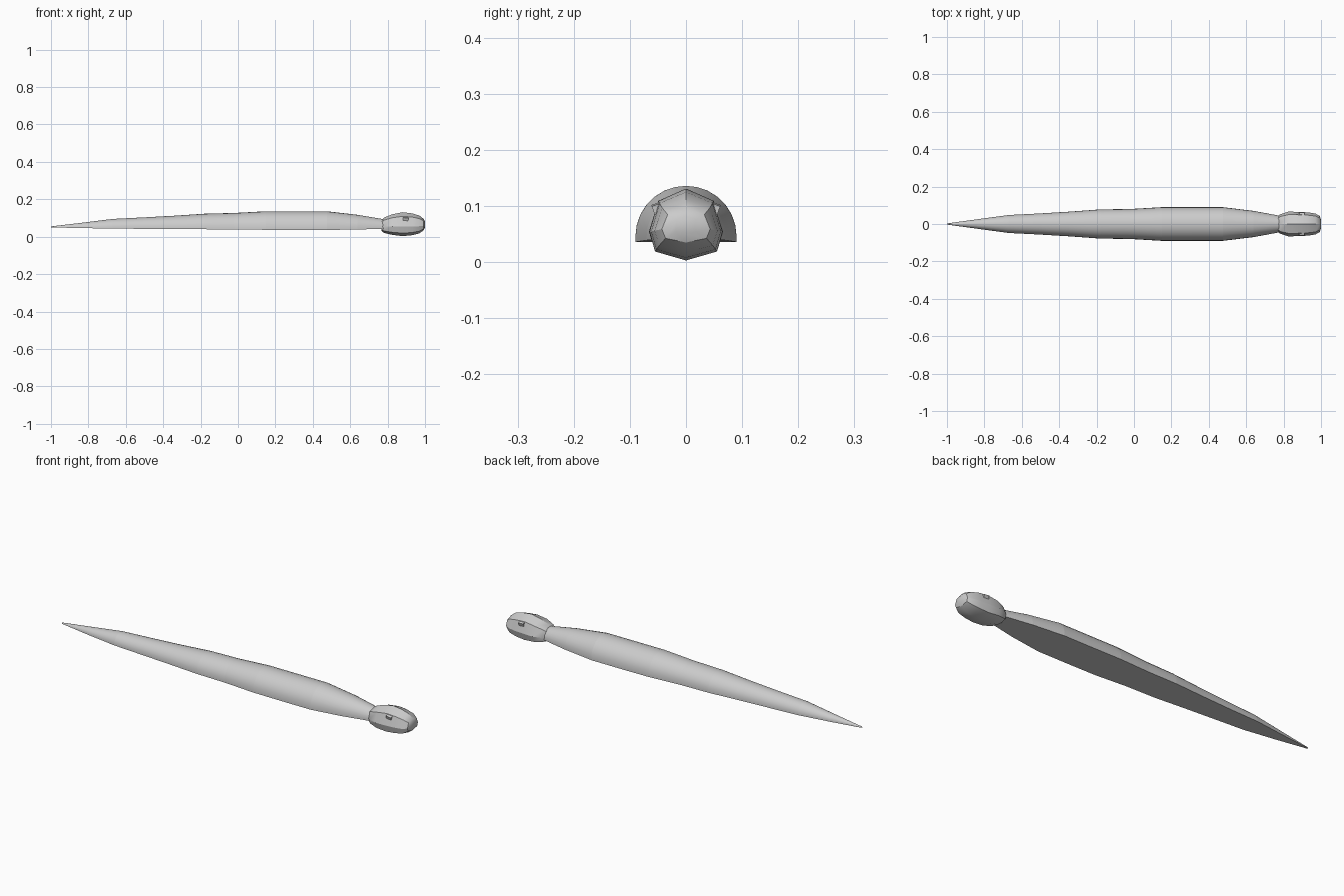
import bpy, bmesh, math

if "Cube" in bpy.data.objects:
    bpy.data.objects.remove(bpy.data.objects["Cube"])

def loft(name, rings, angle=35, caps=True):
    """Skin a row of closed rings into one mesh object."""
    bm = bmesh.new()
    rows = [[bm.verts.new(p) for p in r] for r in rings]
    n = len(rows[0])
    for a, b in zip(rows, rows[1:]):
        for i in range(n):
            j = (i + 1) % n
            bm.faces.new((a[i], a[j], b[j], b[i]))
    if caps:
        bm.faces.new(rows[0])
        bm.faces.new(rows[-1])
    bmesh.ops.recalc_face_normals(bm, faces=bm.faces)
    me = bpy.data.meshes.new(name)
    bm.to_mesh(me)
    bm.free()
    ob = bpy.data.objects.new(name, me)
    bpy.context.collection.objects.link(ob)
    bpy.context.view_layer.objects.active = ob
    ob.select_set(True)
    bpy.ops.object.shade_smooth_by_angle(angle=math.radians(angle))
    ob.select_set(False)
    return ob

# Body: half-round plates with a flat belly (x, half width, top z, belly z)
stations = [(-1.0, .003, .055, .050), (-.84, .025, .074, .046), (-.67, .048, .095, .044),
            (-.51, .056, .103, .042), (-.345, .066, .112, .041), (-.18, .078, .123, .040),
            (-.02, .080, .127, .039), (.15, .090, .136, .037), (.31, .090, .136, .036),
            (.475, .090, .136, .036), (.64, .070, .117, .039), (.79, .042, .092, .042)]

def half_ring(x, w, top, low, n=14):
    side = low + 0.1 * (top - low)
    arc = [(x, w * math.cos(math.pi * i / n), side + (top - side) * math.sin(math.pi * i / n))
           for i in range(n + 1)]
    return [(x, w, low)] + arc + [(x, -w, low)]

for k, (a, b) in enumerate(zip(stations, stations[1:])):
    loft(f"body_segment_{k + 1}", [half_ring(*a), half_ring(*b)], caps=k in (0, len(stations) - 2))

# Head: faceted eight-sided loft (x, half width, top z, bottom z)
section = [(0, 1), (.76, .66), (1, -.2), (.85, -.75), (0, -1), (-.85, -.75), (-1, -.2), (-.76, .66)]
head_rows = [(.768, .040, .090, .030), (.782, .052, .103, .020), (.825, .066, .120, .010),
             (.88, .065, .131, .003), (.93, .062, .125, .008), (.97, .056, .113, .018),
             (.993, .043, .095, .035), (1.0, .022, .082, .050)]
loft("head", [[(x, w * u, (t + b) / 2 + v * (t - b) / 2) for u, v in section]
              for x, w, t, b in head_rows], angle=30)

# Eyes: small blocks at both sides of the head
for s, side in ((-1, "right"), (1, "left")):
    bpy.ops.mesh.primitive_cube_add(size=1, location=(.897, s * .048, .097), rotation=(s * -.35, .1, 0))
    eye = bpy.context.object
    eye.name = f"eye_{side}"
    eye.scale = (.028, .022, .016)
